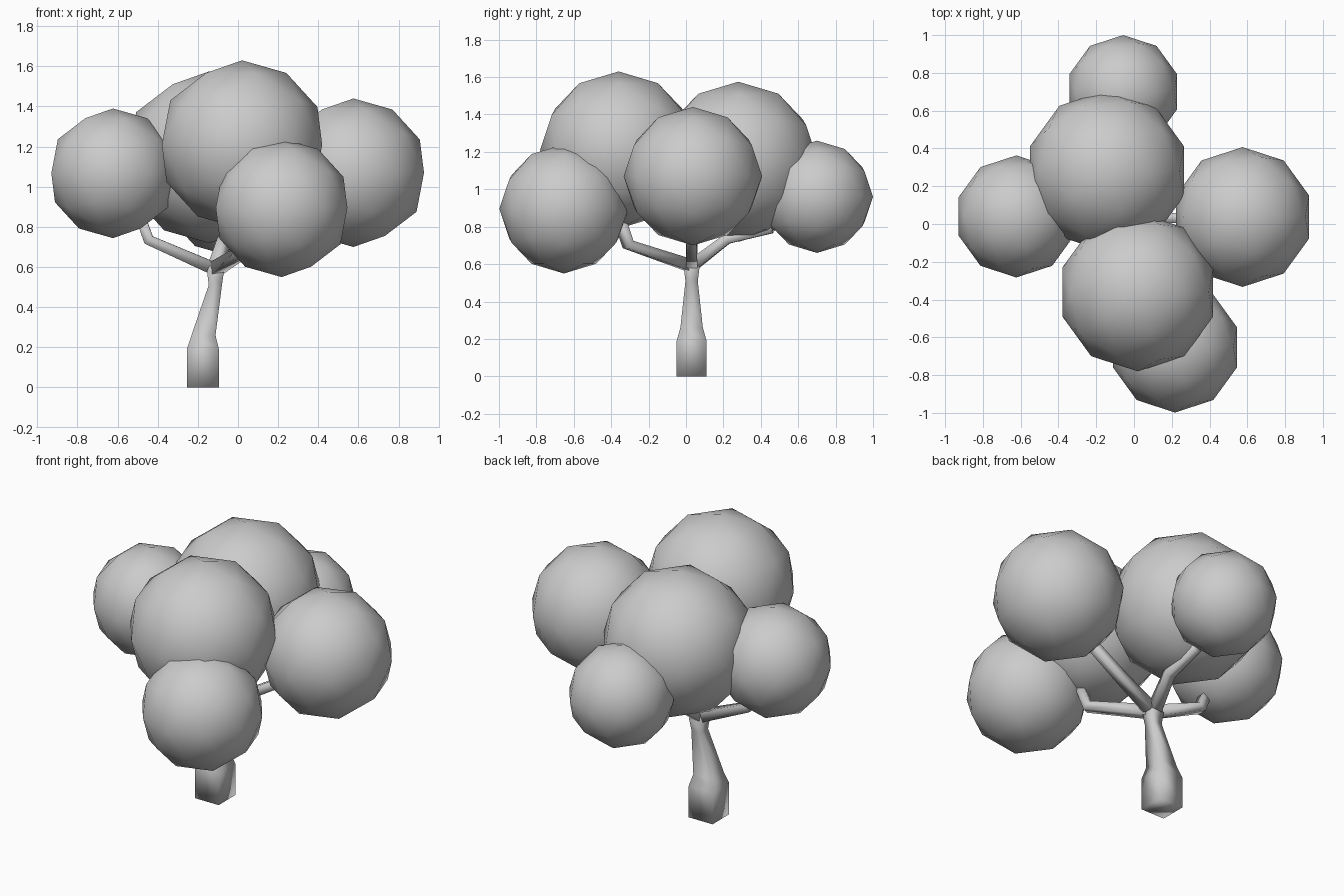
import bpy, bmesh
from mathutils import Vector

if "Cube" in bpy.data.objects:
    bpy.data.objects.remove(bpy.data.objects["Cube"])


def square_tube(name, points, halves, tangent=None):
    """Smooth-shaded square tube swept along a short path."""
    pts = [Vector(p) for p in points]
    run = pts[-1] - pts[0]
    side = Vector((0, 1, 0)) if tangent else Vector((-run.y, run.x, 0)).normalized()
    bm = bmesh.new()
    rings = []
    for i, (p, h) in enumerate(zip(pts, halves)):
        if tangent:
            t = Vector(tangent)
        else:
            a = (p - pts[max(i - 1, 0)]).normalized()
            b = (pts[min(i + 1, len(pts) - 1)] - p).normalized()
            t = (a + b).normalized()
        up = side.cross(t).normalized()
        rings.append([bm.verts.new(p + h * (sx * side + sy * up))
                      for sx, sy in ((-1, -1), (1, -1), (1, 1), (-1, 1))])
    for r0, r1 in zip(rings, rings[1:]):
        for k in range(4):
            j = (k + 1) % 4
            bm.faces.new((r0[k], r0[j], r1[j], r1[k]))
    bm.faces.new(rings[0][::-1])
    bm.faces.new(rings[-1])
    bmesh.ops.recalc_face_normals(bm, faces=bm.faces)
    for f in bm.faces:
        f.smooth = True
    mesh = bpy.data.meshes.new(name)
    bm.to_mesh(mesh)
    bm.free()
    bpy.context.collection.objects.link(bpy.data.objects.new(name, mesh))


# Foliage: low-poly balls with smooth shading
foliage = {
    "foliage_left": ((-0.623, 0.04, 1.067), 0.323),
    "foliage_right": ((0.575, 0.037, 1.07), 0.37),
    "foliage_front_top": ((0.02, -0.36, 1.21), 0.42),
    "foliage_back_top": ((-0.143, 0.28, 1.147), 0.428),
    "foliage_front_low": ((0.217, -0.653, 0.895), 0.345),
    "foliage_back_low": ((-0.057, 0.70, 0.96), 0.30),
}
for name, (loc, r) in foliage.items():
    bpy.ops.mesh.primitive_ico_sphere_add(subdivisions=2, radius=r, location=loc)
    bpy.context.object.name = name
    bpy.ops.object.shade_smooth()

# Trunk: square, thick foot, leaning towards the fork
square_tube("trunk",
            [(-0.175, 0.03, 0), (-0.175, 0.03, 0.19), (-0.172, 0.03, 0.26),
             (-0.113, 0.03, 0.51), (-0.112, 0.03, 0.58), (-0.112, 0.03, 0.62)],
            [0.08, 0.08, 0.06, 0.033, 0.042, 0.025], tangent=(0, 0, 1))

# Branches spreading from the fork into the foliage
fork = (-0.115, 0.03, 0.59)
branches = {
    "branch_left": [fork, (-0.445, 0.035, 0.735), (-0.49, 0.04, 0.86)],
    "branch_front": [fork, (0.07, -0.31, 0.705), (0.09, -0.36, 0.86)],
    "branch_right": [fork, (0.12, 0.03, 0.725), (0.36, 0.035, 0.87)],
    "branch_back": [fork, (-0.07, 0.22, 0.735), (-0.06, 0.46, 0.79)],
}
for name, path in branches.items():
    square_tube(name, path, [0.032, 0.027, 0.025])
